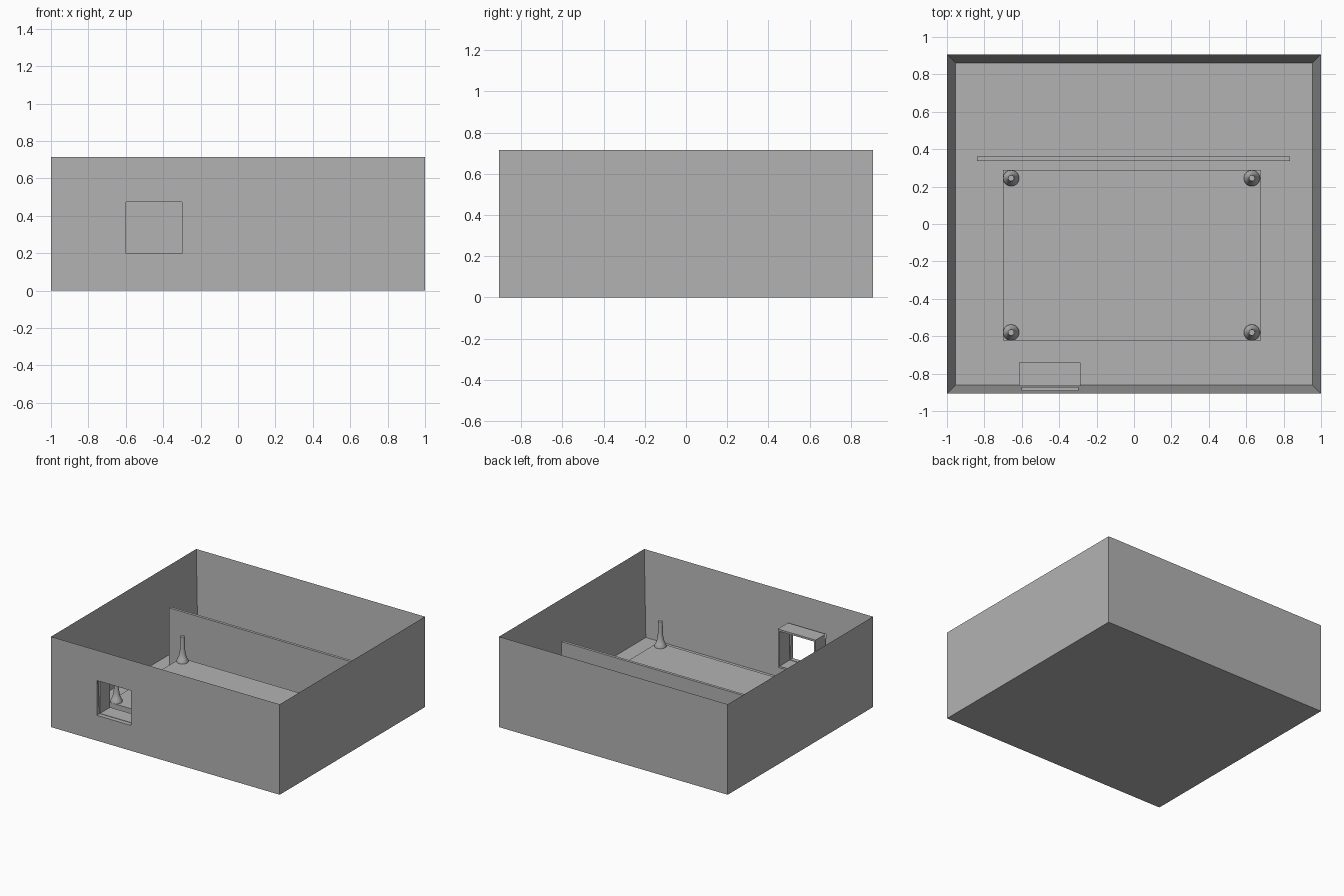
import bpy
import bmesh
import math

old = bpy.data.objects.get("Cube")
if old:
    bpy.data.objects.remove(old, do_unlink=True)

GREY = (0.45, 0.45, 0.45, 1)
grey = bpy.data.materials.new("plain grey")
grey.use_nodes = True
grey.diffuse_color = GREY
grey.node_tree.nodes["Principled BSDF"].inputs["Base Color"].default_value = GREY

HX, HY, HEIGHT = 1.0, 0.907, 0.715
WALL = 0.045
FLOOR = 0.045
DECK = 0.17


def add_object(name, bm):
    bmesh.ops.recalc_face_normals(bm, faces=bm.faces)
    mesh = bpy.data.meshes.new(name)
    bm.to_mesh(mesh)
    bm.free()
    mesh.materials.append(grey)
    obj = bpy.data.objects.new(name, mesh)
    bpy.context.collection.objects.link(obj)
    return obj


def box_mesh(x, y, z):
    """Box spanning the given (low, high) ranges."""
    bm = bmesh.new()
    bmesh.ops.create_cube(bm, size=1)
    for v in bm.verts:
        v.co = [lo + (c + 0.5) * (hi - lo) for c, (lo, hi) in zip(v.co, (x, y, z))]
    return bm


def box(name, x, y, z):
    return add_object(name, box_mesh(x, y, z))


def cut(obj, cutter):
    mod = obj.modifiers.new("opening", "BOOLEAN")
    mod.operation = "DIFFERENCE"
    mod.solver = "EXACT"
    mod.object = cutter


# Open tray: inset the top of a block and sink it to the floor
bm = box_mesh((-HX, HX), (-HY, HY), (0, HEIGHT))
bm.normal_update()
top = max(bm.faces, key=lambda f: f.calc_center_median().z)
bmesh.ops.inset_region(bm, faces=[top], thickness=WALL, use_even_offset=True)
bmesh.ops.translate(bm, verts=top.verts, vec=(0, 0, FLOOR - HEIGHT))
tray = add_object("open_tray", bm)

# Sleeve behind the square opening in the front wall
sleeve = box("opening_sleeve", (-0.615, -0.285), (-HY + WALL - 0.005, -0.74), (0.185, 0.49))
cutter = box("opening_cutter", (-0.6, -0.3), (-HY - 0.1, -0.7), (0.2, 0.475))
cutter.hide_render = True
cutter.hide_viewport = True
cutter.display_type = "WIRE"
cut(tray, cutter)
cut(sleeve, cutter)

# Raised deck and upright divider
box("raised_deck", (-0.7, 0.68), (-0.622, 0.29), (FLOOR, DECK))
box("divider", (-0.84, 0.835), (0.338, 0.36), (FLOOR, 0.51))

# Flared posts: a turned profile at each deck corner
PROFILE = [(0.043, 0), (0.042, 0.012), (0.033, 0.03), (0.026, 0.05),
           (0.021, 0.075), (0.018, 0.105), (0.016, 0.2), (0, 0.2)]


def post(name, x, y):
    bm = bmesh.new()
    verts = [bm.verts.new((r, 0, z)) for r, z in PROFILE]
    edges = [bm.edges.new(pair) for pair in zip(verts, verts[1:])]
    bmesh.ops.spin(bm, geom=verts + edges, cent=(0, 0, 0), axis=(0, 0, 1),
                   angle=math.tau, steps=32)
    bmesh.ops.remove_doubles(bm, verts=bm.verts, dist=0.0005)
    obj = add_object(name, bm)
    obj.location = (x, y, DECK)
    bpy.ops.object.select_all(action="DESELECT")
    obj.select_set(True)
    bpy.context.view_layer.objects.active = obj
    bpy.ops.object.shade_smooth_by_angle(angle=math.radians(40))


for side, x in (("right", -0.657), ("left", 0.63)):
    for end, y in (("front", -0.58), ("back", 0.245)):
        post(f"{end}_{side}_post", x, y)
